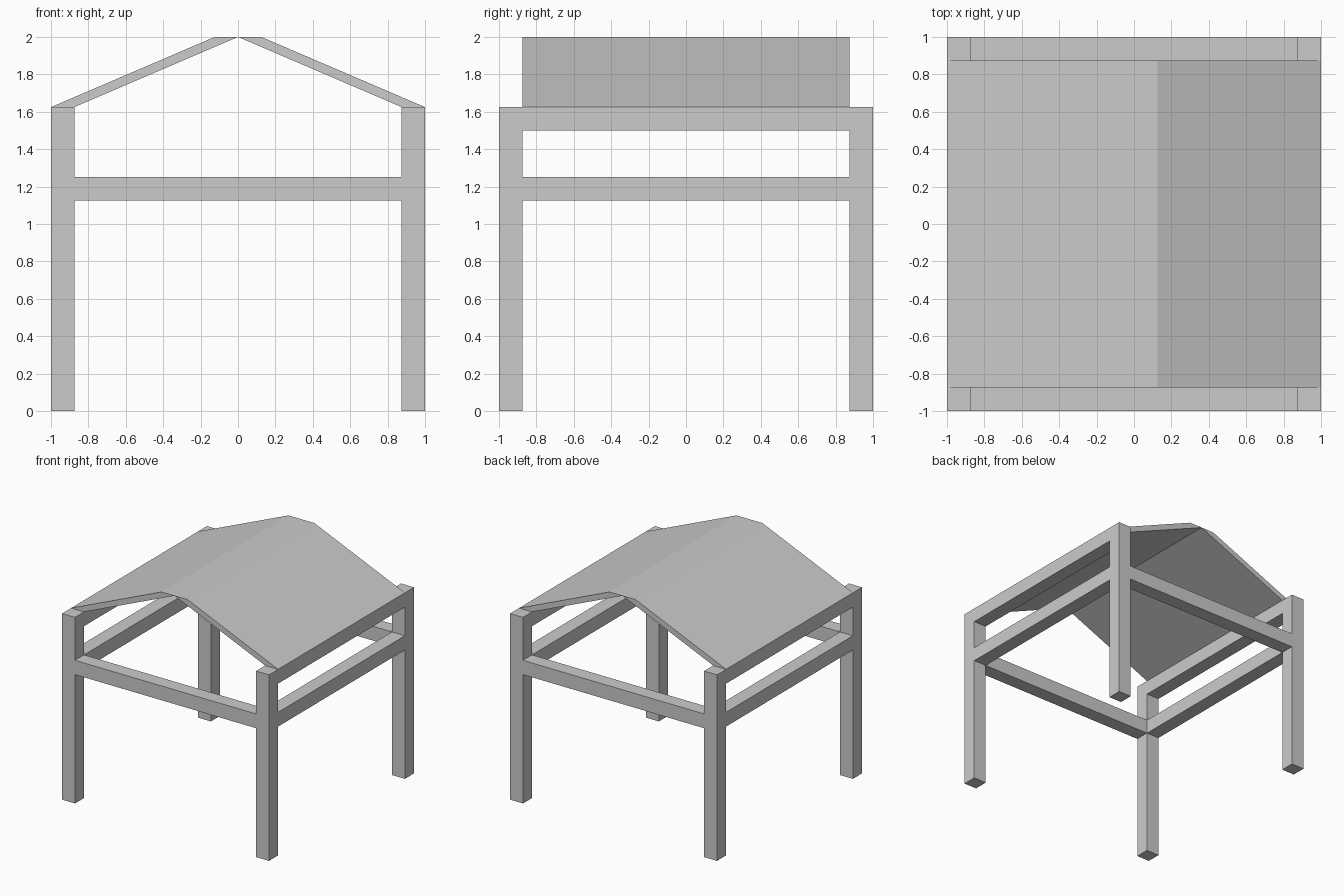
import bpy

if "Cube" in bpy.data.objects:
    bpy.data.objects.remove(bpy.data.objects["Cube"])

T = 0.125      # timber thickness
C = 1 - T / 2  # centre line of the posts
EAVE = 1.625   # post height


def mesh_object(name, verts, faces):
    mesh = bpy.data.meshes.new(name)
    mesh.from_pydata(verts, [], faces)
    obj = bpy.data.objects.new(name, mesh)
    bpy.context.collection.objects.link(obj)
    return obj


def prism(name, profile, y0, y1):
    """Extrude a counter-clockwise (x, z) profile along y."""
    n = len(profile)
    verts = [(x, y, z) for y in (y0, y1) for x, z in profile]
    faces = [tuple(range(n)), tuple(reversed(range(n, 2 * n)))]
    faces += [(i, i + n, (i + 1) % n + n, (i + 1) % n) for i in range(n)]
    return mesh_object(name, verts, faces)


def box(name, x0, x1, y0, y1, z0, z1):
    return prism(name, [(x0, z0), (x1, z0), (x1, z1), (x0, z1)], y0, y1)


I = 1 - T  # inner face of the posts

# Four corner posts
for sx, side in ((-1, "left"), (1, "right")):
    for sy, end in ((-1, "front"), (1, "back")):
        x, y = sx * C, sy * C
        box(f"{end}_{side}_post", x - T / 2, x + T / 2, y - T / 2, y + T / 2, 0, EAVE)

# Middle rails on the front and back
for sy, end in ((-1, "front"), (1, "back")):
    y = sy * C
    box(f"{end}_rail", -I, I, y - T / 2, y + T / 2, 1.125, 1.25)

# Middle rails and eave beams on both sides
for sx, side in ((-1, "left"), (1, "right")):
    x = sx * C
    box(f"{side}_rail", x - T / 2, x + T / 2, -I, I, 1.125, 1.25)
    box(f"{side}_eave_beam", x - T / 2, x + T / 2, -I, I, EAVE - T, EAVE)

# Sloping roof slabs meeting at the ridge
prism("left_roof_slab", [(-1, EAVE), (-I, EAVE), (0, 2), (-T, 2)], -I, I)
prism("right_roof_slab", [(I, EAVE), (1, EAVE), (T, 2), (0, 2)], -I, I)
